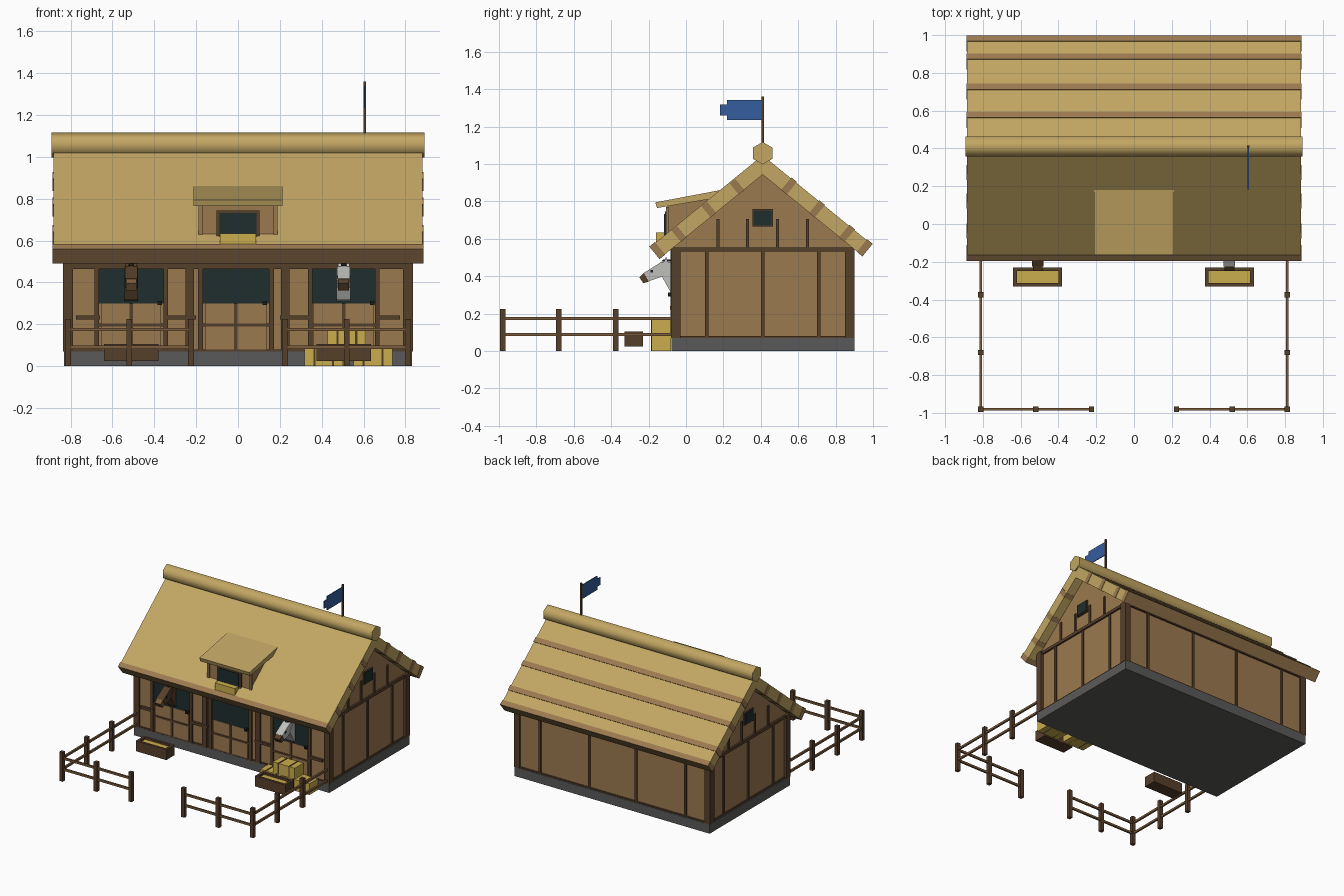
import bpy, bmesh, math
from mathutils import Vector

if "Cube" in bpy.data.objects:
    bpy.data.objects.remove(bpy.data.objects["Cube"])

def material(name, rgb):
    m = bpy.data.materials.new(name)
    m.diffuse_color = (*rgb, 1)
    m.use_nodes = True
    m.node_tree.nodes["Principled BSDF"].inputs["Base Color"].default_value = m.diffuse_color
    return m

THATCH = material("thatch", (.54, .38, .125))
WALL = material("wall_planks", (.33, .192, .08))
TIMBER = material("dark_timber", (.094, .05, .024))
STONE = material("stone", (.105, .102, .1))
GLASS = material("dark_opening", (.014, .026, .027))
HAY = material("hay", (.6, .42, .075))
BLUE = material("flag_blue", (.035, .11, .34))
GREY = material("grey_coat", (.52, .52, .5))
WOOD = material("rail_wood", (.2, .108, .045))
BLACK = material("near_black", (.014, .011, .01))

def finish(name, bm, mat):
    bmesh.ops.recalc_face_normals(bm, faces=bm.faces[:])
    me = bpy.data.meshes.new(name)
    bm.to_mesh(me)
    bm.free()
    me.materials.append(mat)
    ob = bpy.data.objects.new(name, me)
    bpy.context.collection.objects.link(ob)
    return ob

def prism(name, pts, x0, x1, mat):
    """Side profile in (y, z), extruded along x."""
    bm = bmesh.new()
    face = bm.faces.new([bm.verts.new((x0, y, z)) for y, z in pts])
    ext = bmesh.ops.extrude_face_region(bm, geom=[face])["geom"]
    moved = [g for g in ext if isinstance(g, bmesh.types.BMVert)]
    bmesh.ops.translate(bm, vec=(x1 - x0, 0, 0), verts=moved)
    return finish(name, bm, mat)

def box(name, x0, x1, y0, y1, z0, z1, mat):
    return prism(name, [(y0, z0), (y1, z0), (y1, z1), (y0, z1)], x0, x1, mat)

# Stone base and timber-framed walls with gables
RY = .41
F, B, S = -.068, .888, .815
box("stone_base", -.832, .832, -.078, .9, 0, .07, STONE)
prism("walls", [(F, .07), (B, .07), (B, .56), (RY, .955), (F, .56)], -S, S, WALL)
for sx in (-1, 1):
    for y in (-.055, .875):
        box("corner_post", sx * .788, sx * .836, y - .026, y + .026, .07, .555, TIMBER)
    xa, xb = sx * (S - .005), sx * (S + .009)
    for y in (.11, .41, .71):
        box("side_stud", xa, xb, y - .009, y + .009, .07, .54, TIMBER)
    box("side_top_beam", xa, sx * (S + .014), F, B, .532, .555, TIMBER)
    box("side_sill", xa, xb, F, B, .07, .08, TIMBER)
    for y in (.17, .33, .49, .65):
        box("gable_stud", xa, xb, y - .008, y + .008, .555, .705, TIMBER)
    box("gable_window_frame", xa, sx * (S + .011), .355, .465, .665, .76, TIMBER)
    box("gable_window", xa, sx * (S + .015), .362, .458, .672, .753, GLASS)
for x in (-.62, -.2, .2, .62):
    box("back_stud", x - .009, x + .009, B - .005, B + .009, .07, .54, TIMBER)
box("back_sill", -S, S, B - .005, B + .009, .07, .08, TIMBER)
box("back_top_beam", -S, S, B - .005, B + .012, .532, .555, TIMBER)

# Front: posts, rails, stable openings and half doors
box("front_top_beam", -S, S, F - .014, F + .005, .465, .555, TIMBER)
box("front_sill", -S, S, F - .009, F + .005, .07, .08, TIMBER)
for x, w in ((-.675, .022), (-.345, .022), (-.23, .04), (-.18, .024),
             (.16, .024), (.225, .04), (.345, .022), (.665, .022)):
    box("front_post", x - w / 2, x + w / 2, F - .016, F + .005, .07, .48, TIMBER)
for sx in (-1, 1):
    box("front_rail", sx * .2, sx * .35, F - .018, F, .222, .242, TIMBER)
    box("front_rail_outer", sx * .66, sx * .775, F - .018, F, .222, .242, TIMBER)
for x, w in ((-.51, .31), (-.01, .315), (.505, .31)):
    a, b = x - w / 2, x + w / 2
    box("stable_opening", a, b, F - .006, F, .3, .47, GLASS)
    box("half_door", a + .012, b - .012, F - .009, F, .08, .3, WALL)
    box("door_latch", b - .03, b - .008, F - .028, F, .292, .312, BLACK)
    box("door_middle_rail", a, b, F - .014, F, .19, .204, TIMBER)
    box("door_middle_post", x - .008, x + .008, F - .014, F, .08, .3, TIMBER)

# Thatched roof; profile points measured from the ridge along each slope
SLOPE = math.atan(.816)
TOP, THICK = 1.047, .08
def on_roof(side, dy, depth):
    """Point dy out from the ridge on the top face, sunk by depth."""
    return (RY + side * (dy - depth * math.sin(SLOPE)),
            TOP - .816 * dy - depth * math.cos(SLOPE))
inner = TOP - THICK / math.cos(SLOPE)
prism("thatch_roof", [on_roof(-1, .602, 0), (RY, TOP), on_roof(1, .577, 0),
      on_roof(1, .577, THICK), (RY, inner), on_roof(-1, .602, THICK)], -.883, .883, THATCH)
for side, end in ((-1, .588), (1, .57)):
    for dy in (.165, .315, .475, end):
        proud = -.005 if side > 0 or dy == end else .004
        prism("thatch_binding", [on_roof(side, dy - .015, proud), on_roof(side, dy + .015, proud),
              on_roof(side, dy + .015, THICK + .002), on_roof(side, dy - .015, THICK + .002)],
              -.886, .886, WALL)
hexagon = [(RY + .06 * math.sin(k * math.pi / 3), 1.058 + .06 * math.cos(k * math.pi / 3))
           for k in range(6)]
ridge = prism("ridge_roll", hexagon, -.892, .892, THATCH)
bpy.context.view_layer.objects.active = ridge
ridge.select_set(True)
bpy.ops.object.shade_smooth_by_angle(angle=math.radians(65))
ridge.select_set(False)

# Dormer with lean-to roof, window and hay sill
prism("dormer_body", [(-.1, .6), (.1, .75), (.2, .84), (-.1, .785)], -.178, .178, WALL)
prism("dormer_roof", [(-.155, .765), (-.165, .795), (.19, .862), (.24, .84), (.17, .82)],
      -.213, .213, THATCH)
for sx in (-1, 1):
    box("dormer_post", sx * .17, sx * .188, -.108, -.09, .63, .77, WALL)
box("dormer_window_frame", -.102, .102, -.112, -.095, .6, .745, TIMBER)
box("dormer_window", -.088, .088, -.117, -.1, .61, .732, GLASS)
box("dormer_hay", -.086, .086, -.16, -.1, .572, .635, HAY)

# Flag and pole
box("flag_pole", .599, .611, .404, .416, 1.05, 1.36, TIMBER)
prism("flag", [(.41, 1.235), (.22, 1.235), (.22, 1.26), (.182, 1.26), (.182, 1.318),
      (.22, 1.318), (.22, 1.342), (.41, 1.342)], .602, .608, BLUE)

# Horses looking out over the half doors
def horse(x, coat, nose):
    prism("horse_neck", [(-.06, .3), (-.085, .32), (-.135, .41), (-.1, .475), (-.06, .475)],
          x - .033, x + .033, coat)
    prism("horse_head", [(-.225, .418), (-.2, .374), (-.12, .4), (-.09, .44), (-.1, .48),
          (-.135, .475)], x - .03, x + .03, coat)
    prism("horse_muzzle", [(-.25, .395), (-.228, .362), (-.198, .373), (-.222, .42)],
          x - .026, x + .026, nose)
    prism("horse_mane", [(-.135, .478), (-.06, .478), (-.06, .49), (-.12, .49)],
          x - .012, x + .012, BLACK)
    for sx in (-1, 1):
        prism("horse_ear", [(-.122, .47), (-.095, .47), (-.106, .505)],
              x + sx * .013, x + sx * .028, coat)
        box("horse_eye", x + sx * .026, x + sx * .032, -.19, -.176, .42, .434, BLACK)
        box("horse_nostril", x + sx * .01, x + sx * .018, -.247, -.235, .388, .396, BLACK)
horse(-.51, TIMBER, WOOD)
horse(.505, GREY, TIMBER)

# Feed troughs
for x in (-.51, .505):
    a, b = x - .13, x + .13
    box("trough_floor", a, b, -.33, -.23, .025, .04, TIMBER)
    for y in (-.33, -.248):
        box("trough_side", a, b, y, y + .018, .025, .105, TIMBER)
    for xe in (a, b - .02):
        box("trough_end", xe, xe + .02, -.33, -.23, .025, .105, TIMBER)
    box("trough_hay", a + .015, b - .015, -.32, -.24, .035, .09, HAY)

# Stacked hay bales with straps
for x, z in ((.41, 0), (.645, 0), (.52, .087)):
    box("hay_bale", x - .093, x + .093, -.185, -.08, z, z + .086, HAY)
    for dx in (-.045, .045):
        box("bale_strap", x + dx - .005, x + dx + .005, -.188, -.08, z, z + .089, TIMBER)

# Paddock fence, open at the front
def fence_post(x, y):
    box("fence_post", x - .014, x + .014, y - .014, y + .014, 0, .225, TIMBER)
for sx in (-1, 1):
    for x, y in ((.812, -.98), (.812, -.68), (.812, -.375), (.52, -.98), (.225, -.98)):
        fence_post(sx * x, y)
    for z in (.09, .175):
        box("side_fence_rail", sx * .805, sx * .819, -.98, -.07, z - .008, z + .008, WOOD)
        box("front_fence_rail", sx * .225, sx * .812, -.987, -.973, z - .008, z + .008, WOOD)
